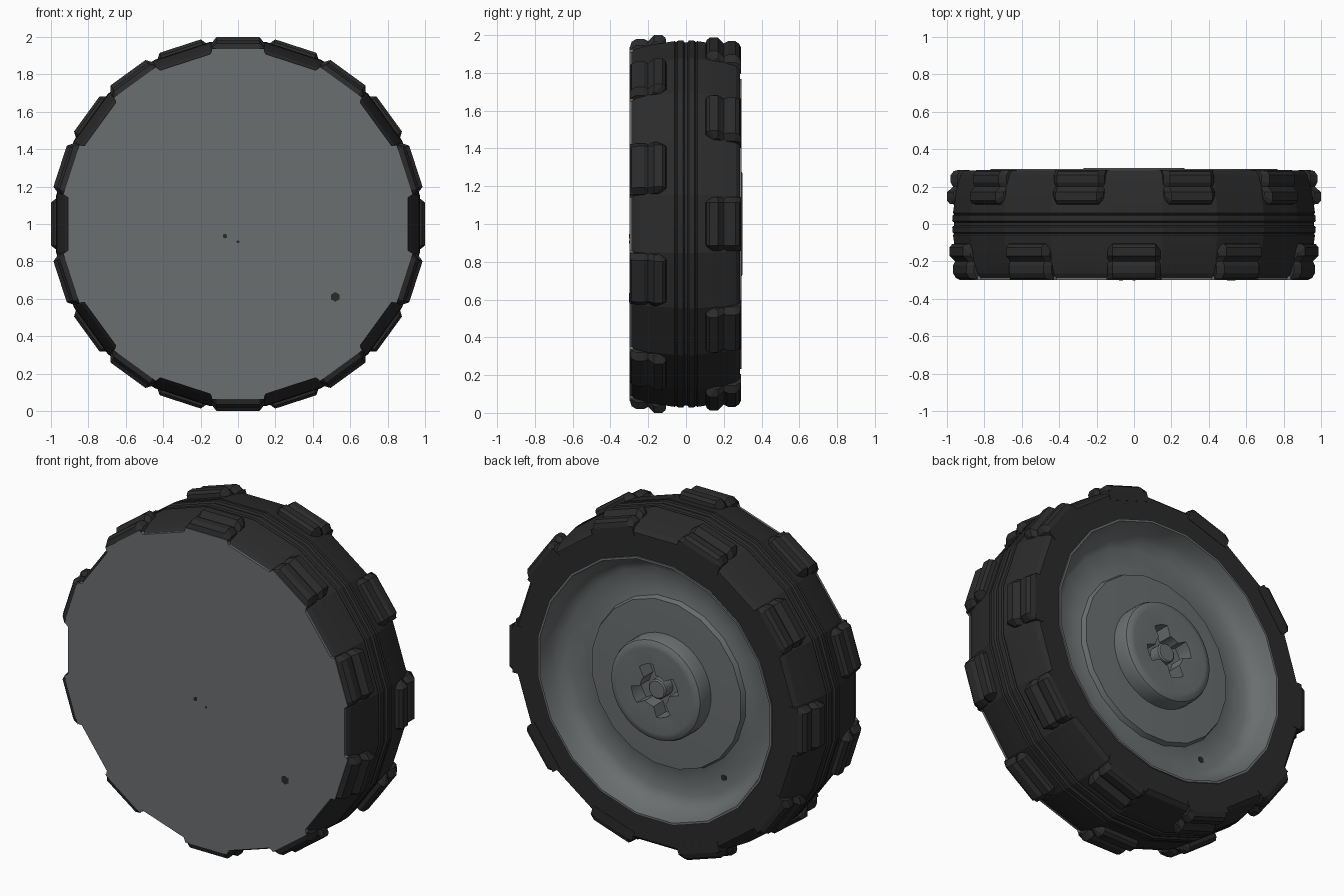
import bpy
import bmesh
from math import sin, cos, pi, radians

if "Cube" in bpy.data.objects:
    bpy.data.objects.remove(bpy.data.objects["Cube"], do_unlink=True)


def make_material(name, rgb):
    m = bpy.data.materials.new(name)
    m.use_nodes = True
    m.diffuse_color = (*rgb, 1)
    m.node_tree.nodes["Principled BSDF"].inputs["Base Color"].default_value = (*rgb, 1)
    return m


RUBBER = make_material("black rubber", (0.024, 0.024, 0.024))
GREY = make_material("dark grey plastic", (0.145, 0.157, 0.160))


def finish(name, bm, mat, smooth=None):
    bmesh.ops.recalc_face_normals(bm, faces=bm.faces[:])
    mesh = bpy.data.meshes.new(name)
    bm.to_mesh(mesh)
    bm.free()
    mesh.materials.append(mat)
    ob = bpy.data.objects.new(name, mesh)
    bpy.context.collection.objects.link(ob)
    if smooth:
        bpy.ops.object.select_all(action='DESELECT')
        ob.select_set(True)
        bpy.context.view_layer.objects.active = ob
        bpy.ops.object.shade_smooth_by_angle(angle=radians(smooth))
    return ob


def polar(r, a, y, cx=0, cz=1):
    return (cx + r * cos(a), y, cz + r * sin(a))


def loft(bm, rings, capped=True):
    """Skin a list of equal rings of points; cap the ends or close the loop."""
    loops = [[bm.verts.new(p) for p in ring] for ring in rings]
    pairs = list(zip(loops, loops[1:]))
    if not capped:
        pairs.append((loops[-1], loops[0]))
    for a, b in pairs:
        for i in range(len(a)):
            j = (i + 1) % len(a)
            bm.faces.new((a[i], a[j], b[j], b[i]))
    if capped:
        bm.faces.new(loops[0])
        bm.faces.new(loops[-1])


def lathe(name, profile, mat, segs=20, capped=True, smooth=None, cx=0, cz=1):
    """Spin (radius, y) pairs round the axle; a radius may be a function of angle."""
    bm = bmesh.new()
    angles = [2 * pi * (i + 0.5) / segs for i in range(segs)]
    loft(bm, [[polar(r(a) if callable(r) else r, a, y, cx, cz) for a in angles]
              for r, y in profile], capped)
    return finish(name, bm, mat, smooth)


# Tyre carcass: half profile of flat radius and width, mirrored, with centre grooves
half = [(0.775, 0.287), (0.905, 0.287), (0.925, 0.265), (0.945, 0.20),
        (0.962, 0.10), (0.968, 0.06), (0.962, 0.052), (0.970, 0.045),
        (0.972, 0.016), (0.962, 0.008)]
flat = 1 / cos(pi / 20)
tyre = [(r * flat if r > 0.8 else r, y) for r, y in half]
tyre += [(r, -y - (0.009 if y > 0.28 else 0)) for r, y in reversed(tyre)]
lathe("tyre", tyre, RUBBER, capped=False, smooth=12)

# Tread blocks: a low outer pad and a high inner pad with chamfered ends
block = [(0.88, 0.29), (0.938, 0.29), (0.965, 0.282), (0.980, 0.262),
         (0.980, 0.222), (0.968, 0.20), (0.985, 0.183), (1.0, 0.17),
         (1.0, 0.125), (0.985, 0.108), (0.93, 0.10)]
stations = [(-0.142, 0.035, 0.03), (-0.115, 0, 0), (0.115, 0, 0), (0.142, 0.035, 0.03)]


def tread_row(name, side, start):
    bm = bmesh.new()
    for k in range(10):
        a = radians(start + 36 * k)
        rings = []
        for t, drop, pull in stations:
            ring = []
            for r, y in block:
                height = r - (drop if r > 0.95 else 0)
                depth = y + (pull if y < 0.13 else 0)
                if side < 0 and y > 0.28:
                    depth += 0.006
                ring.append((height * cos(a) - t * sin(a), side * depth,
                             1 + height * sin(a) + t * cos(a)))
            rings.append(ring)
        loft(bm, rings)
    finish(name, bm, RUBBER)


tread_row("front_treads", -1, 18)
tread_row("back_treads", 1, 0)

# Flat front cover whose outline follows the treads and gaps
bm = bmesh.new()
outline = []
for k in range(10):
    for centre, r, spread in ((0, 0.921, 8.8), (18, 0.946, 8.3)):
        for s in (-1, 1):
            outline.append((r, radians(36 * k + centre + s * spread)))
loft(bm, [[polar(r, a, y) for r, a in outline] for y in (-0.30, -0.28)])
finish("front_cover", bm, GREY)

# Dished rim with raised inner disc
lathe("rim", [(0.775, -0.27), (0.778, 0.295), (0.765, 0.295), (0.757, 0.265),
              (0.74, 0.215), (0.71, 0.17), (0.66, 0.145), (0.55, 0.145),
              (0.505, 0.155), (0.495, 0.185), (0.29, 0.193)],
      GREY, smooth=35)


# Hub with a four armed socket
def socket(a):
    off = (a + radians(23) + pi / 4) % (pi / 2) - pi / 4
    return 0.155 if abs(off) < radians(20) else 0.095


lathe("hub", [(0.30, 0.17), (0.30, 0.265), (0.292, 0.285), (0.27, 0.298),
              (0.25, 0.30), (socket, 0.295), (socket, 0.205)],
      GREY, segs=40, smooth=35)
lathe("hub_pin", [(0.058, 0.20), (0.058, 0.268), (0.05, 0.275)],
      GREY, segs=16, smooth=35)

# Small dark holes in the cover and in the dish
for name, x, z, r, y in (("cover_hole", 0.52, 0.61, 0.026, -0.3015),
                         ("cover_pit_left", -0.07, 0.935, 0.013, -0.3015),
                         ("cover_pit_middle", 0.0, 0.905, 0.008, -0.3015),
                         ("dish_hole", -0.35, 0.52, 0.02, 0.143)):
    lathe(name, [(r, y), (r, y + 0.004)], RUBBER, segs=6, cx=x, cz=z)
